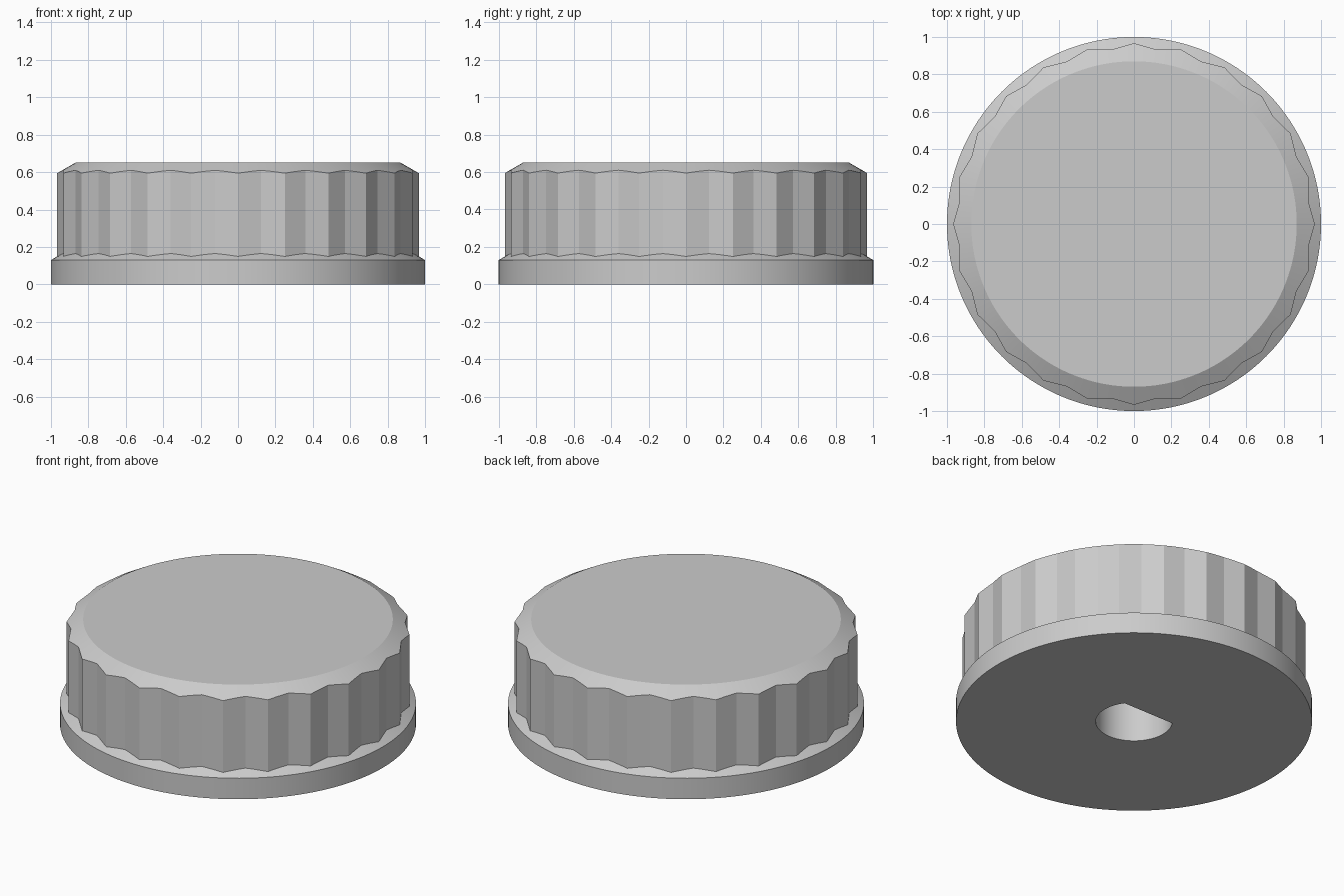
import bpy, bmesh, math
from mathutils import Vector

cube = bpy.data.objects.get("Cube")
if cube:
    bpy.data.objects.remove(cube)

FLUTES = 24
STEPS = 4                      # points along each flute facet
N = FLUTES * 2 * STEPS
SLOPE = math.tan(math.radians(30))
R_PEAK, R_VALLEY = 0.967, 0.94
R_TOP, Z_TOP, Z_FLANGE = 0.87, 0.65, 0.13
R_BORE, BORE_DEPTH = 0.215, 0.45
BORE_FLAT = R_BORE * math.sin(19 * 2 * math.pi / N)


def polar(r, a):
    return Vector((r * math.cos(a), r * math.sin(a)))


def circle(r):
    return [polar(r, 2 * math.pi * i / N) for i in range(N)]


def fluted_outline():
    corners = [polar((R_PEAK, R_VALLEY)[i % 2], math.pi * i / FLUTES)
               for i in range(FLUTES * 2)]
    return [a.lerp(b, s / STEPS)
            for a, b in zip(corners, corners[1:] + corners[:1])
            for s in range(STEPS)]


def d_outline():
    return [Vector((p.x, p.y)) if p.y <= BORE_FLAT else p * (BORE_FLAT / p.y)
            for p in circle(R_BORE)]


bm = bmesh.new()


def ring(points, height):
    return [bm.verts.new((p.x, p.y, height(p.length))) for p in points]


# Rings from the bore ceiling, out under the flange, and up to the top
rings = [
    ring(d_outline(), lambda r: BORE_DEPTH),
    ring(d_outline(), lambda r: 0),
    ring(circle(1), lambda r: 0),
    ring(circle(1), lambda r: Z_FLANGE),
    ring(fluted_outline(), lambda r: Z_FLANGE + (1 - r) * SLOPE),
    ring(fluted_outline(), lambda r: Z_TOP - (r - R_TOP) * SLOPE),
    ring(circle(R_TOP), lambda r: Z_TOP),
]
for low, high in zip(rings, rings[1:]):
    for i in range(N):
        j = (i + 1) % N
        bm.faces.new((low[i], low[j], high[j], high[i]))
bm.faces.new(rings[-1])
bm.faces.new(rings[0][::-1])
bmesh.ops.recalc_face_normals(bm, faces=bm.faces)

mesh = bpy.data.meshes.new("fluted_knob")
bm.to_mesh(mesh)
bm.free()
knob = bpy.data.objects.new("fluted_knob", mesh)
bpy.context.collection.objects.link(knob)

# Plain grey finish
grey = bpy.data.materials.new("light_grey")
grey.use_nodes = True
colour = (0.6, 0.6, 0.6, 1)
grey.diffuse_color = colour
grey.node_tree.nodes["Principled BSDF"].inputs["Base Color"].default_value = colour
mesh.materials.append(grey)

# Round surfaces smooth, flute and rim edges sharp
bpy.ops.object.select_all(action='DESELECT')
knob.select_set(True)
bpy.context.view_layer.objects.active = knob
bpy.ops.object.shade_smooth_by_angle(angle=math.radians(14))
